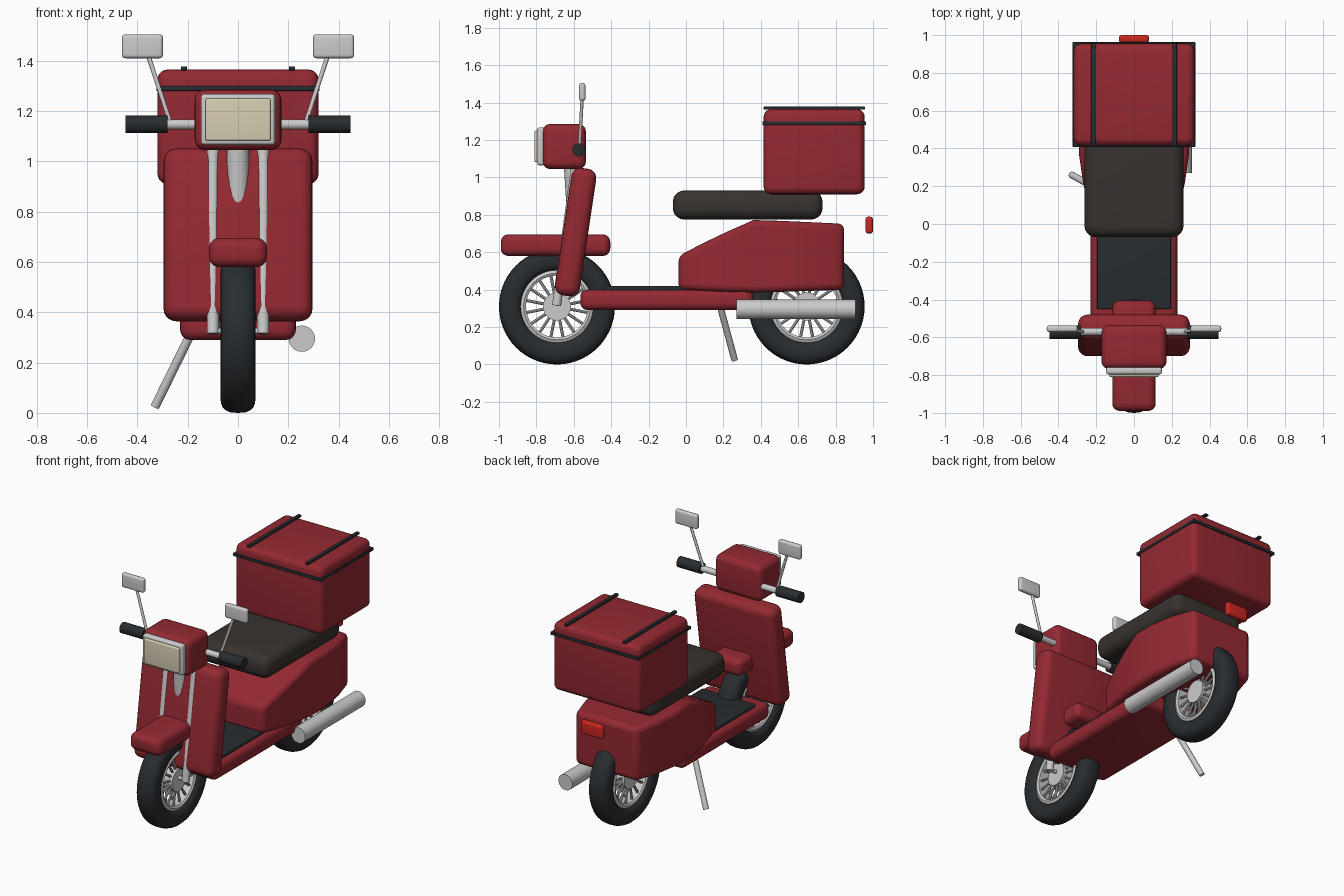
import bpy, bmesh
from math import radians, cos, sin, pi, copysign
from mathutils import Vector, Matrix

if "Cube" in bpy.data.objects:
    bpy.data.objects.remove(bpy.data.objects["Cube"])


def mat(name, r, g, b):
    m = bpy.data.materials.new(name)
    m.diffuse_color = (r, g, b, 1)
    m.use_nodes = True
    m.node_tree.nodes["Principled BSDF"].inputs["Base Color"].default_value = m.diffuse_color
    return m


RED = mat("red paint", 0.30, 0.022, 0.032)
DARK = mat("dark rubber", 0.022, 0.026, 0.03)
SEAT = mat("seat vinyl", 0.04, 0.033, 0.028)
LENS = mat("cream lens", 0.68, 0.62, 0.45)
TAIL = mat("tail red", 0.6, 0.02, 0.015)


def finish(name, bm, material=None, angle=35):
    bmesh.ops.recalc_face_normals(bm, faces=bm.faces[:])
    me = bpy.data.meshes.new(name)
    bm.to_mesh(me)
    bm.free()
    ob = bpy.data.objects.new(name, me)
    bpy.context.collection.objects.link(ob)
    if material:
        me.materials.append(material)
    bpy.ops.object.select_all(action='DESELECT')
    ob.select_set(True)
    bpy.context.view_layer.objects.active = ob
    bpy.ops.object.shade_smooth_by_angle(angle=radians(angle))
    return ob


def box(name, x, y, z, bevel, material=None, tilt=0):
    """Rounded box from (min, max) ranges, tilted about x."""
    size = [r[1] - r[0] for r in (x, y, z)]
    bm = bmesh.new()
    bmesh.ops.create_cube(bm, size=1, matrix=Matrix.Diagonal((*size, 1)))
    if bevel:
        bmesh.ops.bevel(bm, geom=bm.edges[:], offset=bevel, segments=5,
                        profile=0.5, affect='EDGES')
    ob = finish(name, bm, material)
    ob.location = [sum(r) / 2 for r in (x, y, z)]
    ob.rotation_euler.x = radians(tilt)
    return ob


def add_tube(bm, a, b, r, sides=24):
    a, b = Vector(a), Vector(b)
    rot = (b - a).to_track_quat('Z', 'Y').to_matrix().to_4x4()
    bmesh.ops.create_cone(bm, cap_ends=True, segments=sides, radius1=r, radius2=r,
                          depth=(b - a).length,
                          matrix=Matrix.Translation((a + b) / 2) @ rot)


def tube(name, a, b, r, material=None, sides=24):
    bm = bmesh.new()
    add_tube(bm, a, b, r, sides)
    return finish(name, bm, material)


def ring(name, profile, y, material=None, steps=56):
    """Closed (x, radius) profile turned around the wheel axle."""
    bm = bmesh.new()
    loops = [[bm.verts.new((x, y + r * cos(2 * pi * i / steps), 0.31 + r * sin(2 * pi * i / steps)))
              for x, r in profile] for i in range(steps)]
    n = len(profile)
    for i in range(steps):
        p, q = loops[i], loops[(i + 1) % steps]
        for j in range(n):
            k = (j + 1) % n
            bm.faces.new((p[j], p[k], q[k], q[j]))
    return finish(name, bm, material)


def spow(v, e):
    return copysign(abs(v) ** e, v)


# Wheels: tyre, rim, hub and spokes
tyre_profile = [(0.07 * spow(cos(t), 0.75), 0.248 + 0.062 * spow(sin(t), 0.75))
                for t in (2 * pi * i / 20 for i in range(20))]
rim_profile = [(-0.048, 0.165), (-0.056, 0.178), (-0.048, 0.194),
               (0.048, 0.194), (0.056, 0.178), (0.048, 0.165)]
for label, y in (("front", -0.69), ("rear", 0.645)):
    ring(label + "_tyre", tyre_profile, y, DARK)
    ring(label + "_rim", rim_profile, y)
    tube(label + "_hub", (-0.05, y, 0.31), (0.05, y, 0.31), 0.075, sides=32)
    bm = bmesh.new()
    for i in range(16):
        a = 2 * pi * (i + 0.5) / 16
        d = Vector((0, cos(a), sin(a)))
        for x in (-0.03, 0.03):
            c = Vector((x, y, 0.31))
            add_tube(bm, c + d * 0.06, c + d * 0.172, 0.008, 8)
    finish(label + "_spokes", bm)

# Front fender, leg shield, floorboard and mat
box("front_fender", (-0.115, 0.115), (-0.99, -0.405), (0.58, 0.695), 0.04, RED)
box("leg_shield", (-0.296, 0.296), (-0.657, -0.523), (0.363, 1.052), 0.05, RED, tilt=-8.5)
box("floorboard", (-0.23, 0.23), (-0.565, 0.36), (0.29, 0.40), 0.04, RED)
box("floor_mat", (-0.195, 0.195), (-0.45, 0.1), (0.39, 0.42), 0.006, DARK)

# Rear body: stations of y, bottom z, top z, half width
stations = [(-0.04, 0.40, 0.58, 0.205), (0.09, 0.394, 0.648, 0.24), (0.22, 0.389, 0.71, 0.27),
            (0.36, 0.385, 0.772, 0.29), (0.5, 0.388, 0.768, 0.293), (0.68, 0.394, 0.76, 0.272),
            (0.845, 0.40, 0.752, 0.225)]
bm = bmesh.new()
secs = [[bm.verts.new(p) for p in ((-w, y, b), (w, y, b), (w, y, t), (-w, y, t))]
        for y, b, t, w in stations]
for p, q in zip(secs, secs[1:]):
    for j in range(4):
        k = (j + 1) % 4
        bm.faces.new((p[j], p[k], q[k], q[j]))
bm.faces.new(secs[0])
bm.faces.new(secs[-1])
body = finish("rear_body", bm, RED)
mod = body.modifiers.new("round", 'BEVEL')
mod.width, mod.segments, mod.angle_limit = 0.032, 4, radians(40)

# Seat and cargo box with trim band and lid straps
box("seat", (-0.262, 0.262), (-0.07, 0.73), (0.775, 0.93), 0.06, SEAT)
box("cargo_box", (-0.32, 0.32), (0.415, 0.955), (0.91, 1.365), 0.04, RED)
box("box_trim", (-0.325, 0.325), (0.408, 0.963), (1.28, 1.30), 0.004, DARK)
for s in (-1, 1):
    box("lid_strap", (s * 0.215 - 0.012, s * 0.215 + 0.012), (0.415, 0.958), (1.362, 1.378), 0.004, DARK)
box("tail_light", (-0.08, 0.08), (0.96, 1.0), (0.70, 0.79), 0.015, TAIL)

# Headlight housing, bezel and lens
box("headlight_housing", (-0.172, 0.172), (-0.767, -0.535), (1.045, 1.285), 0.04, RED)
box("headlight_bezel", (-0.148, 0.148), (-0.796, -0.755), (1.065, 1.268), 0.014)
box("headlight_lens", (-0.13, 0.13), (-0.81, -0.78), (1.082, 1.25), 0.008, LENS)

# Steering column and handlebar
tube("steering_column", (0, -0.612, 1.12), (0, -0.588, 0.75), 0.045)
tube("handlebar", (-0.40, -0.57, 1.147), (0.40, -0.57, 1.147), 0.02)

# Paired fork legs, grips and mirrors
for s in (-1, 1):
    tube("fork_leg", (s * 0.1, -0.692, 0.315), (s * 0.1, -0.587, 1.08), 0.024)
    tube("hand_grip", (s * 0.28, -0.573, 1.147), (s * 0.448, -0.573, 1.147), 0.035, DARK)
    tube("mirror_stalk", (s * 0.268, -0.57, 1.15), (s * 0.36, -0.555, 1.43), 0.009, sides=12)
    xs = sorted((s * 0.298, s * 0.462))
    box("mirror", xs, (-0.572, -0.538), (1.41, 1.505), 0.014)

# Axle, exhaust and kickstand
tube("front_axle", (-0.11, -0.69, 0.325), (0.11, -0.69, 0.325), 0.012, sides=16)
tube("exhaust", (0.254, 0.27, 0.295), (0.254, 0.905, 0.295), 0.052, sides=32)
tube("kickstand", (-0.185, 0.18, 0.32), (-0.33, 0.26, 0.025), 0.018, sides=16)
